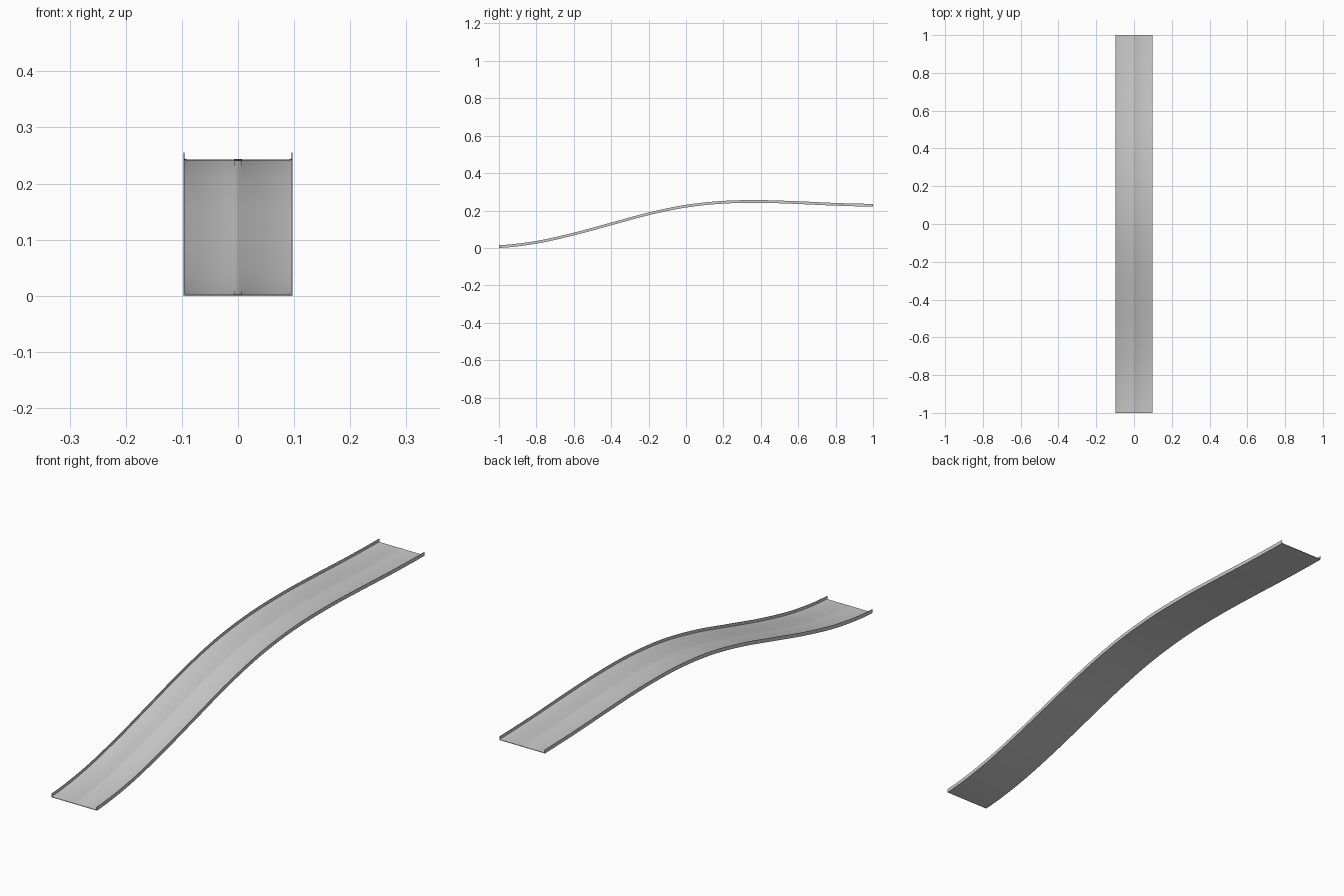
import bpy

if "Cube" in bpy.data.objects:
    bpy.data.objects.remove(bpy.data.objects["Cube"])

# Side-view path of the underside (y, z), evenly spaced
ZS = [0.0, 0.023, 0.067, 0.121, 0.175, 0.216, 0.237, 0.241, 0.235, 0.226, 0.221]
STEPS = 8


def path():
    pts = []
    n = len(ZS)
    for i in range(n - 1):
        a = ZS[i - 1] if i else ZS[0] + 0.004
        b, c = ZS[i], ZS[i + 1]
        d = ZS[i + 2] if i + 2 < n else ZS[-1]
        for k in range(STEPS):
            t = k / STEPS
            z = 0.5 * (2 * b + (c - a) * t + (2 * a - 5 * b + 4 * c - d) * t**2
                       + (3 * b - a - 3 * c + d) * t**3)
            pts.append((-1 + (i + t) * 0.2, max(z, 0)))
    return pts + [(1, ZS[-1])]


def sweep(name, profile):
    # Sweep a closed x/z cross-section along the path
    n, p = len(profile), path()
    verts = [(x, y, z + h) for y, z in p for x, h in profile]
    faces = [(r * n + i, r * n + (i + 1) % n, (r + 1) * n + (i + 1) % n, (r + 1) * n + i)
             for r in range(len(p) - 1) for i in range(n)]
    faces += [tuple(reversed(range(n))), tuple(range((len(p) - 1) * n, len(p) * n))]
    me = bpy.data.meshes.new(name)
    me.from_pydata(verts, [], faces)
    ob = bpy.data.objects.new(name, me)
    bpy.context.collection.objects.link(ob)
    bpy.context.view_layer.objects.active = ob
    ob.select_set(True)
    bpy.ops.object.shade_smooth_by_angle()
    ob.select_set(False)
    return ob


# Track: thin deck, slightly raised centre strip, filleted bases and thin upright walls
half = [(0.097, 0), (0.097, 0.0145), (0.0958, 0.0145), (0.0952, 0.0035),
        (0.0905, 0.002), (0.008, 0.002), (0.007, 0.0025)]
sweep("track", half + [(-x, h) for x, h in reversed(half)])
